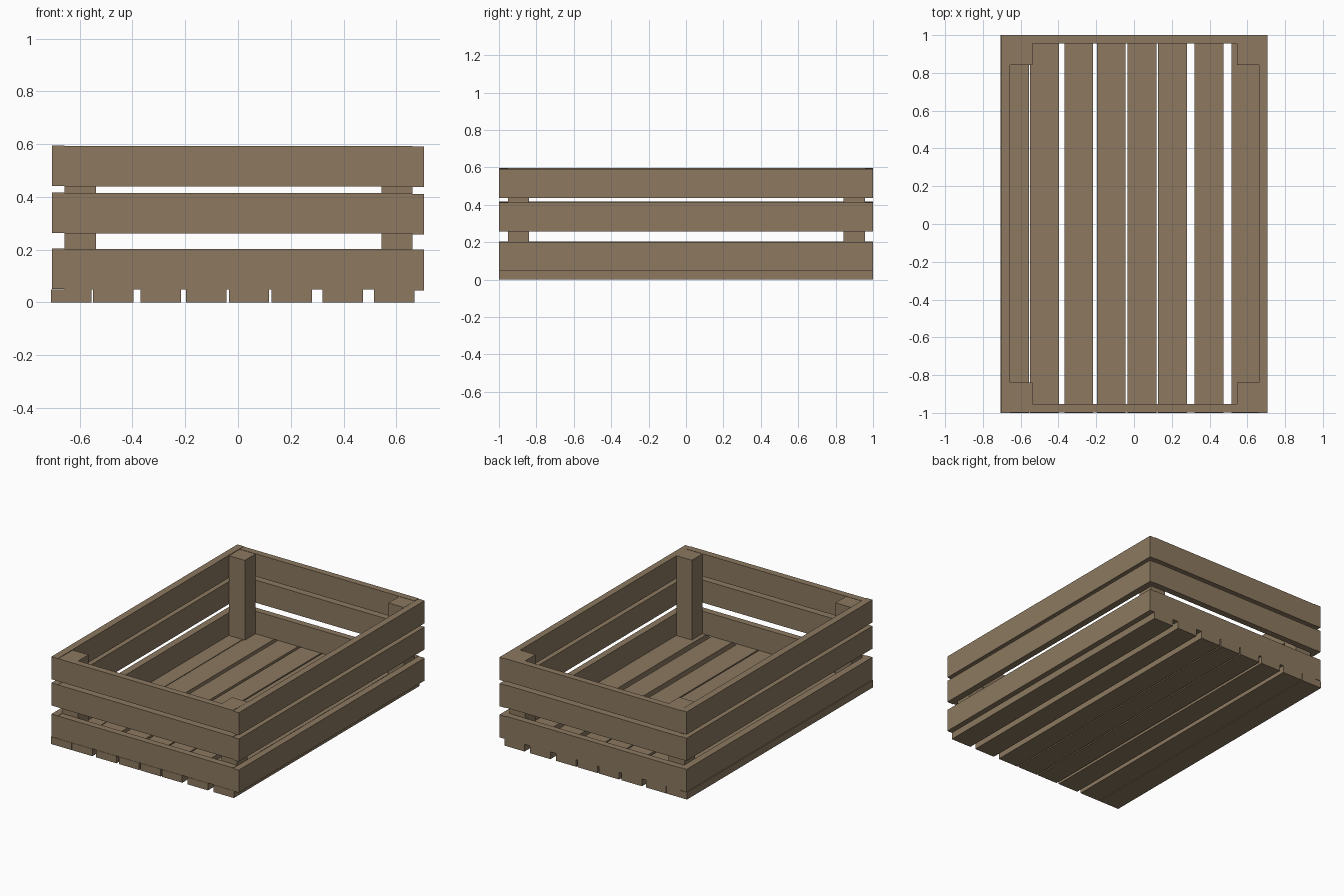
import bpy

if "Cube" in bpy.data.objects:
    bpy.data.objects.remove(bpy.data.objects["Cube"])

wood = bpy.data.materials.new("brown wood")
wood.diffuse_color = (0.262, 0.191, 0.117, 1)
wood.use_nodes = True
wood.node_tree.nodes["Principled BSDF"].inputs["Base Color"].default_value = wood.diffuse_color


def box(name, x, y, z):
    """Axis-aligned plank given its (min, max) range on each axis."""
    bpy.ops.mesh.primitive_cube_add(size=1)
    ob = bpy.context.object
    ob.name = name
    ob.location = [(a + b) / 2 for a, b in (x, y, z)]
    ob.scale = [b - a for a, b in (x, y, z)]
    bpy.ops.object.transform_apply(location=True, rotation=False, scale=True)
    ob.data.materials.append(wood)


# Floor boards, unevenly spaced
for x in (-0.708, -0.55, -0.369, -0.197, -0.035, 0.127, 0.321, 0.516):
    box("floor_board", (x, x + 0.153), (-1, 1), (0, 0.049))

# Three rows of wall slats: long sides run full length, ends fit between them
for z in (0.049, 0.261, 0.44):
    box("left_slat", (-0.705, -0.657), (-1, 1), (z + 0.002, z + 0.156))
    box("right_slat", (0.661, 0.706), (-1, 1), (z - 0.003, z + 0.151))
    box("front_slat", (-0.657, 0.661), (-0.998, -0.953), (z, z + 0.154))
    box("back_slat", (-0.657, 0.661), (0.956, 1), (z, z + 0.154))

# Corner posts standing on the floor boards
for x in ((-0.657, -0.538), (0.544, 0.661)):
    box("front_post", x, (-0.953, -0.84), (0.049, 0.592))
    box("back_post", x, (0.842, 0.956), (0.049, 0.592))
